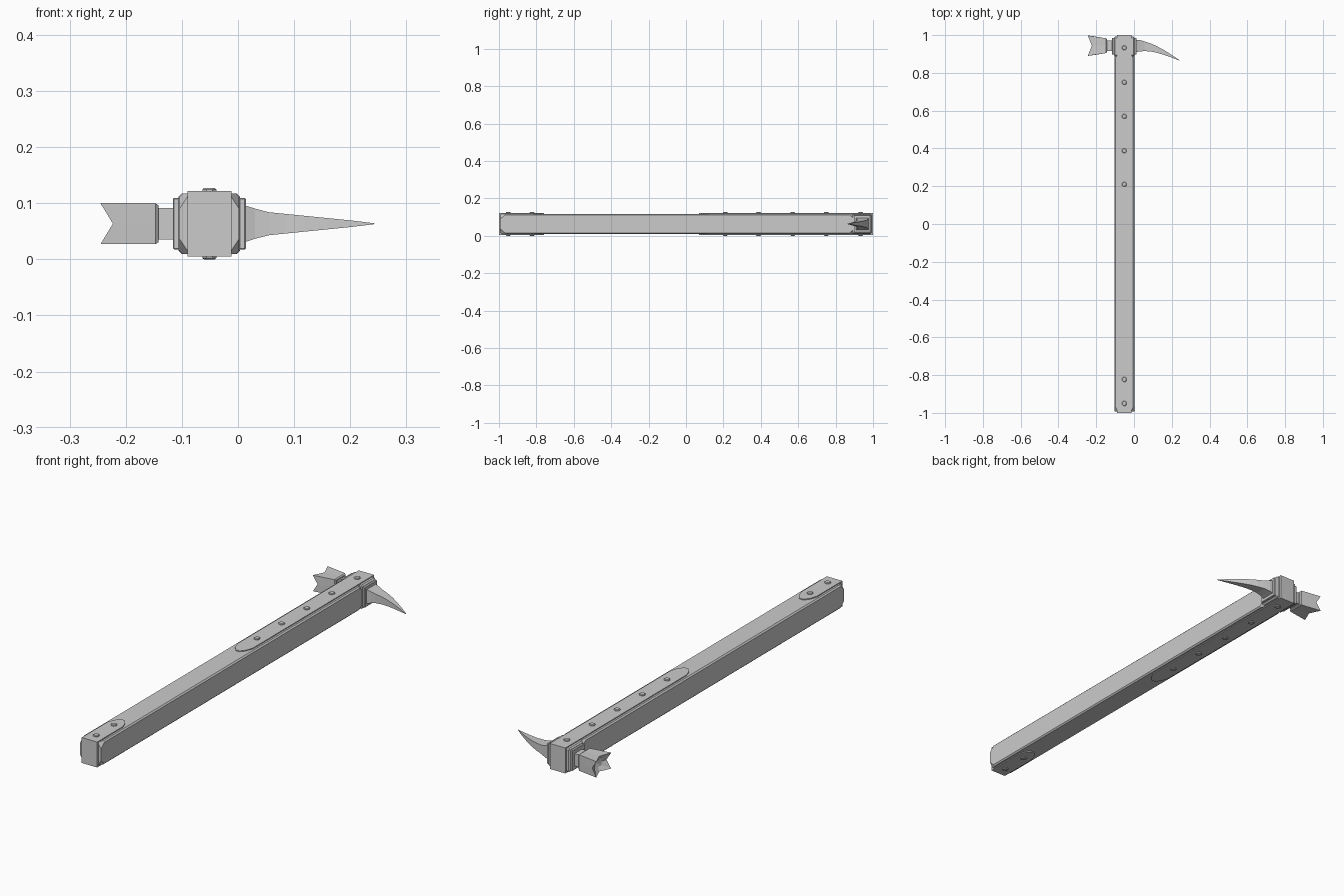
import bpy, bmesh, math

if "Cube" in bpy.data.objects:
    bpy.data.objects.remove(bpy.data.objects["Cube"])

CX, CZ = -0.051, 0.0635   # shaft axis
HY = 0.944                # y of the head axis


def finish(name, bm):
    bmesh.ops.recalc_face_normals(bm, faces=bm.faces[:])
    me = bpy.data.meshes.new(name)
    bm.to_mesh(me)
    bm.free()
    ob = bpy.data.objects.new(name, me)
    bpy.context.collection.objects.link(ob)
    return ob


def loft(name, rings, cap_end=True):
    """Skin matching rings of points; returns the bmesh and the ring verts."""
    bm = bmesh.new()
    vs = [[bm.verts.new(p) for p in r] for r in rings]
    n = len(vs[0])
    for a, b in zip(vs, vs[1:]):
        for i in range(n):
            bm.faces.new((a[i], a[(i + 1) % n], b[(i + 1) % n], b[i]))
    bm.faces.new(vs[0])
    if cap_end:
        bm.faces.new(vs[-1])
    return bm, vs


def box(name, x, y, z, bevel=0.0):
    ring = lambda zz: [(x[0], y[0], zz), (x[1], y[0], zz), (x[1], y[1], zz), (x[0], y[1], zz)]
    bm, _ = loft(name, [ring(z[0]), ring(z[1])])
    if bevel:
        bmesh.ops.bevel(bm, geom=bm.edges[:], offset=bevel, segments=1, affect='EDGES')
    return finish(name, bm)


def octagon(y, hx, hz, cx, cz):
    """Chamfered rectangle across the shaft at y."""
    pts = [(hx, hz - cz), (hx - cx, hz), (cx - hx, hz), (-hx, hz - cz)]
    pts += [(-a, -b) for a, b in pts]
    return [(CX + a, y, CZ + b) for a, b in pts]


# wooden shaft with chamfered edges and clipped end corners
bm, _ = loft("shaft", [
    octagon(-0.992, 0.053, 0.054, 0.018, 0.027),
    octagon(-0.968, 0.053, 0.054, 0.006, 0.006),
    octagon(0.875, 0.053, 0.054, 0.006, 0.006),
    octagon(0.90, 0.053, 0.054, 0.018, 0.027)])
finish("shaft", bm)


# riveted straps: pointed plates above and below, joined over the shaft end
def strap(name, end, tip, rivets):
    s = 1 if end > tip else -1
    half = [(0.039, end), (0.039, tip + s * 0.055), (0.028, tip + s * 0.022), (0.010, tip)]
    outline = half + [(-a, b) for a, b in reversed(half)]
    for side, label in ((1, "top"), (-1, "bottom")):
        bm, _ = loft(name, [[(CX + a, b, CZ + side * h) for a, b in outline]
                            for h in (0.050, 0.0582)])
        finish(f"{name}_{label}", bm)
        for i, y in enumerate(rivets):
            rings = [[(CX + r * math.cos(math.pi * (k + .5) / 4),
                       y + r * math.sin(math.pi * (k + .5) / 4), CZ + side * h)
                      for k in range(8)]
                     for r, h in ((0.0135, 0.056), (0.0135, 0.0612), (0.0105, 0.0635))]
            bm, _ = loft("rivet", rings)
            finish(f"{name}_{label}_rivet_{i}", bm)
    ys = sorted((end, end - s * 0.012))
    box(name + "_end", (CX - 0.039, CX + 0.039), ys, (CZ - 0.0582, CZ + 0.0582))


strap("butt_strap", -1.0, -0.76, (-0.95, -0.823))
strap("head_strap", 1.0, 0.07, (0.21, 0.388, 0.57, 0.75, 0.933))

# head socket: inner block and stepped side collars
box("head_socket", (CX - 0.055, CX + 0.055), (0.888, 0.992), (CZ - 0.054, CZ + 0.054), 0.006)
box("head_collar", (CX - 0.065, CX + 0.065), (0.897, 0.986), (CZ - 0.046, CZ + 0.046), 0.002)

# hammer neck
box("hammer_neck", (-0.150, -0.112), (HY - 0.027, HY + 0.027), (CZ - 0.028, CZ + 0.028))


# flared hammer with four corner prongs and a hollow striking face
def hammer_ring(x, hy, hz, mid_x=None, mid=1.0):
    pts = []
    for a, b in ((-1, -1), (0, -1), (1, -1), (1, 0), (1, 1), (0, 1), (-1, 1), (-1, 0)):
        m = mid_x is not None and a * b == 0
        k = mid if m else 1
        pts.append((mid_x if m else x, HY + a * hy * k, CZ + b * hz * k))
    return pts


bm, vs = loft("hammer", [
    hammer_ring(-0.142, 0.034, 0.033),
    hammer_ring(-0.147, 0.039, 0.0365),
    hammer_ring(-0.245, 0.054, 0.0365, -0.223, 0.95),
    hammer_ring(-0.216, 0.026, 0.018)], cap_end=False)
centre = bm.verts.new((-0.208, HY, CZ))
for i in range(8):
    bm.faces.new((vs[-1][i], vs[-1][(i + 1) % 8], centre))
finish("hammer", bm)

# curved rear spike: x, lower y, upper y, half height
profile = [(0.008, 0.908, 0.976, 0.034), (0.030, 0.914, 0.974, 0.027),
           (0.055, 0.915, 0.967, 0.0205), (0.085, 0.914, 0.957, 0.0175),
           (0.120, 0.907, 0.942, 0.0140), (0.160, 0.895, 0.920, 0.0100),
           (0.200, 0.881, 0.895, 0.0060), (0.243, 0.864, 0.866, 0.0008)]
bm, _ = loft("spike", [[(x, a, CZ - h), (x, b, CZ - h), (x, b, CZ + h), (x, a, CZ + h)]
                       for x, a, b, h in profile])
finish("spike", bm)
